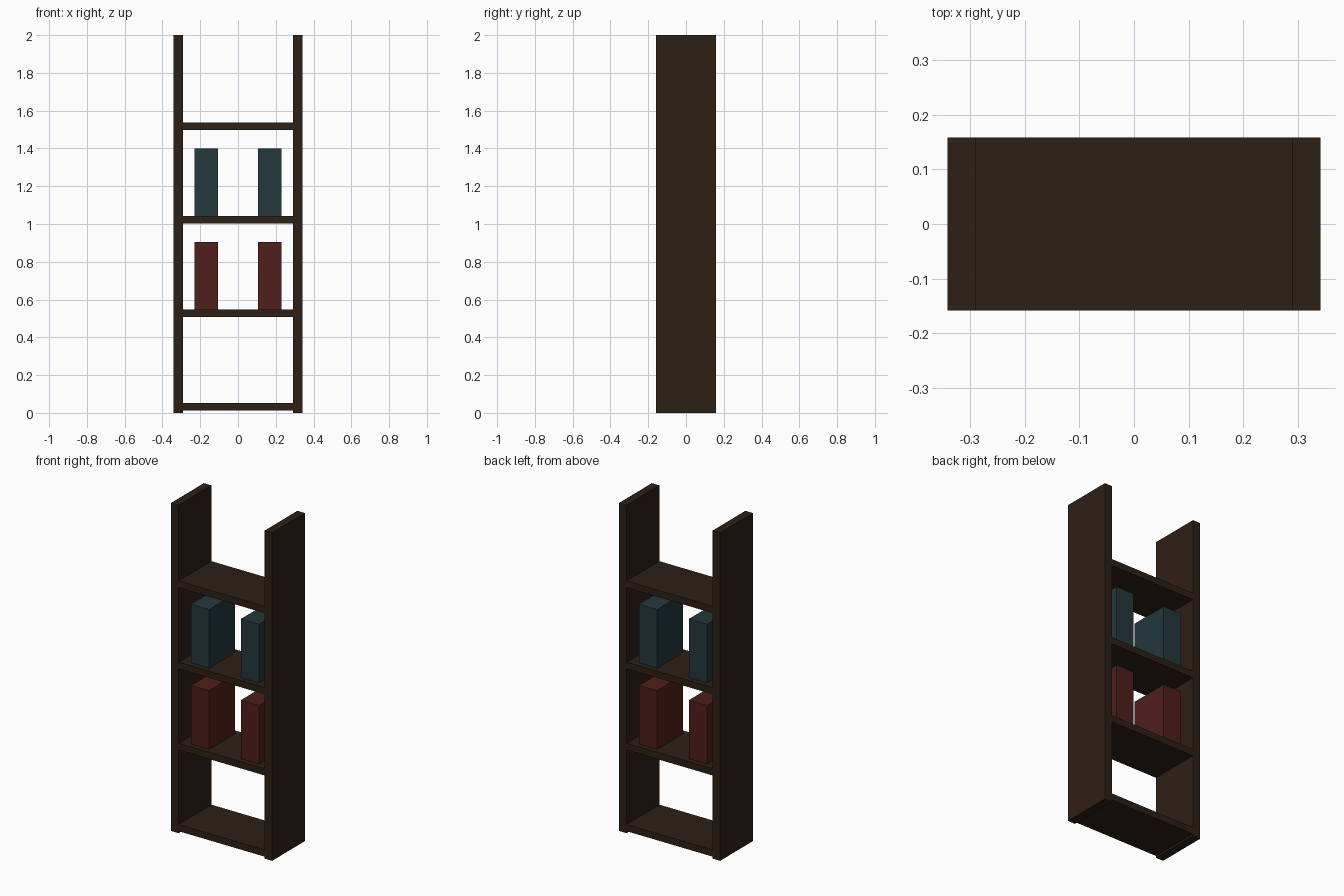
import bpy

if "Cube" in bpy.data.objects:
    bpy.data.objects.remove(bpy.data.objects["Cube"])


def material(name, rgb):
    mat = bpy.data.materials.new(name)
    mat.diffuse_color = (*rgb, 1.0)
    mat.use_nodes = True
    mat.node_tree.nodes["Principled BSDF"].inputs["Base Color"].default_value = mat.diffuse_color
    return mat


WOOD = material("dark_wood", (0.027, 0.014, 0.008))
RED = material("red_cover", (0.080, 0.013, 0.010))
TEAL = material("teal_cover", (0.017, 0.040, 0.048))


def box(name, x, y, z, mat):
    """Box from (min, max) pairs on each axis."""
    bpy.ops.mesh.primitive_cube_add(size=1, location=[(a + b) / 2 for a, b in (x, y, z)])
    ob = bpy.context.object
    ob.name = name
    ob.scale = [b - a for a, b in (x, y, z)]
    bpy.ops.object.transform_apply(location=False, rotation=False, scale=True)
    ob.data.materials.append(mat)
    return ob


OUTER, INNER, DEPTH = 0.341, 0.29, 0.158
THICK, FIRST, STEP = 0.041, 0.012, 0.495

# Upright side panels
box("left_side_panel", (-OUTER, -INNER), (-DEPTH, DEPTH), (0, 2), WOOD)
box("right_side_panel", (INNER, OUTER), (-DEPTH, DEPTH), (0, 2), WOOD)

# Four evenly spaced shelves
shelf_tops = []
for i in range(4):
    z = FIRST + i * STEP
    box(f"shelf_{i + 1}", (-INNER, INNER), (-DEPTH, DEPTH), (z, z + THICK), WOOD)
    shelf_tops.append(z + THICK)

# Book blocks on the two middle shelves
for color, mat, z in (("red", RED, shelf_tops[1]), ("teal", TEAL, shelf_tops[2])):
    for side, x in (("left", (-0.23, -0.107)), ("right", (0.107, 0.23))):
        box(f"{color}_books_{side}", x, (-0.125, 0.125), (z, z + 0.357), mat)
